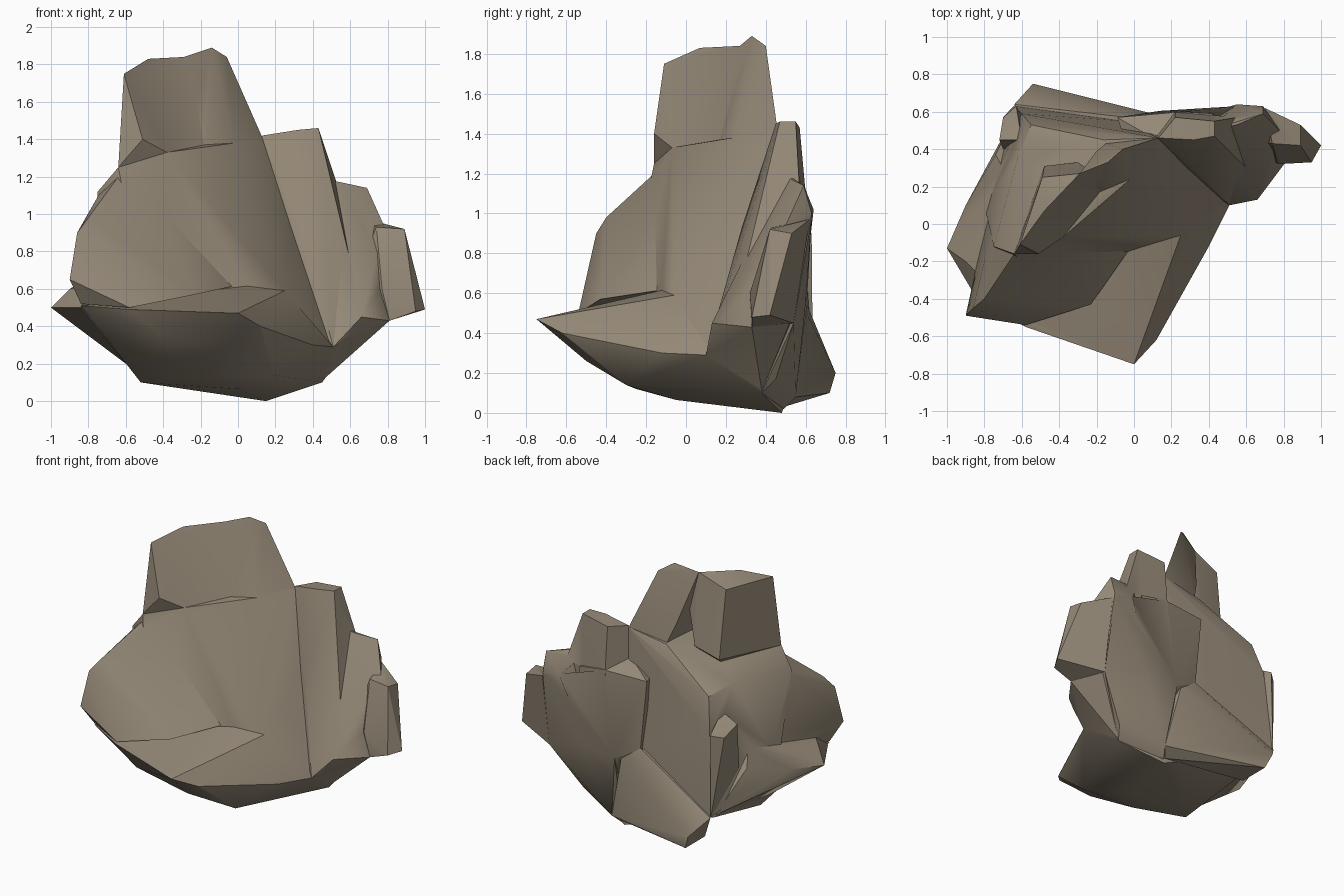
import bpy, bmesh, math

stone = bpy.data.materials.new("stone")
stone.diffuse_color = (0.30, 0.25, 0.185, 1)


def chunk(name, pts):
    """Angular stone block: convex hull around a few corner points."""
    bm = bmesh.new()
    for p in pts:
        bm.verts.new(p)
    bmesh.ops.convex_hull(bm, input=bm.verts[:])
    loose = [v for v in bm.verts if not v.link_faces]
    bmesh.ops.delete(bm, geom=loose, context='VERTS')
    bmesh.ops.recalc_face_normals(bm, faces=bm.faces[:])
    me = bpy.data.meshes.new(name)
    bm.to_mesh(me)
    bm.free()
    ob = bpy.data.objects.new(name, me)
    bpy.context.collection.objects.link(ob)
    return ob


# Undercut base with the pointed front ledge
rock = chunk("rock", [
    (0, -.75, .47), (.12, -.62, .4), (.24, -.37, .32), (.4, -.12, .3),
    (.51, .1, .29), (.19, -.3, .14), (.45, .38, .10), (.55, .38, .25),
    (.15, .48, 0), (0, -.05, .065), (-.2, -.25, .12), (-.52, -.1, .10),
    (-.58, -.55, .49), (-.84, -.42, .51), (.25, -.06, .59), (.05, -.1, .62),
    (-.64, .6, .31), (-.75, .1, .5), (-.42, -.54, .36), (-.05, -.5, .26),
    (.1, .5, .4)])

parts = []

# Main leaning wall
parts.append(chunk("main_wall", [
    (-.64, -.16, 1.25), (-.38, -.07, 1.33), (-.18, .17, 1.37), (-.02, .24, 1.38),
    (.13, .46, 1.41), (-.16, .45, 1.36), (-.62, .36, 1.17), (-.55, .53, 1.12),
    (-.75, -.12, 1.12), (-.64, .63, .32), (-.05, .55, .6), (.25, -.06, .59),
    (.05, -.12, .62), (-.5, -.3, .55), (-.8, .1, .55), (.5, .12, .3),
    (-.6, .59, .9), (.2, .5, .2)]))

# Rounded bulge on the front left
parts.append(chunk("left_bulge", [
    (-.84, -.42, .52), (-.9, -.49, .65), (-.86, -.45, .9), (-.8, -.4, .98),
    (-.62, -.27, 1.03), (-.8, -.2, .99), (-.5, -.43, .56), (-.58, -.54, .5),
    (-.23, -.43, .57), (-.42, -.08, 1.1), (-.74, -.1, 1.11), (-.66, .3, .95),
    (-.64, -.16, 1.2), (-.75, .2, .55), (0, -.1, .62)]))

# Thin flake and small notch block on the left side
parts.append(chunk("left_flake", [
    (-1, -.13, .5), (-.9, -.2, .6), (-.9, .1, .53), (-.74, .37, .6),
    (-.7, .3, .72), (-.8, -.3, .62), (-.84, -.4, .5), (-.6, .3, .4),
    (-.64, .58, .32), (-.6, -.1, .2)]))
parts.append(chunk("left_notch", [
    (-.63, .63, .9), (-.7, .57, .88), (-.72, .45, .94), (-.6, .45, 1.0),
    (-.67, .58, .6), (-.64, .635, .32), (-.7, .4, .6), (-.5, .4, .6)]))

# Upper tower, slightly overhanging at the front
parts.append(chunk("upper_tower", [
    (-.29, .27, 1.84), (-.48, .07, 1.83), (-.61, -.11, 1.75), (-.49, .25, 1.76),
    (-.51, -.16, 1.40), (-.64, -.16, 1.25), (-.38, -.07, 1.33), (-.2, .26, 1.62),
    (-.18, .17, 1.36), (-.48, .31, 1.28), (-.3, .33, 1.34), (-.4, .1, 1.1)]))

# Peak rib beside the tower
parts.append(chunk("peak_rib", [
    (-.29, .27, 1.84), (-.14, .33, 1.89), (-.06, .40, 1.84), (0, .42, 1.65),
    (.13, .46, 1.41), (-.2, .26, 1.62), (-.18, .17, 1.36), (-.02, .24, 1.38),
    (-.15, .43, 1.36), (-.2, .39, 1.5), (0, .35, 1.1)]))

# Stepped buttresses running down to the right
parts.append(chunk("middle_buttress", [
    (.13, .46, 1.42), (.32, .45, 1.45), (.43, .47, 1.46), (.43, .55, 1.46),
    (.22, .57, 1.43), (.33, .28, .93), (.51, .1, .29), (.6, .3, .75),
    (.55, .57, 1.1), (.22, .6, 1.1), (.2, .57, .4), (.5, .45, .2),
    (.05, .4, .9)]))
parts.append(chunk("right_shoulder", [
    (.4, .5, 1.2), (.55, .53, 1.17), (.69, .59, 1.14), (.55, .64, 1.02),
    (.69, .63, 1.0), (.78, .5, .94), (.51, .1, .29), (.62, .13, .38),
    (.66, .13, .45), (.81, .33, .43), (.7, .52, .45), (.35, .58, .5),
    (.55, .4, .25), (.45, .38, .11)]))
parts.append(chunk("right_end_block", [
    (.74, .43, .93), (.89, .42, .92), (.89, .53, .9), (1, .42, .49),
    (.95, .33, .48), (.77, .32, .6), (.81, .33, .43), (.7, .62, .97),
    (.7, .54, .45), (.6, .45, .6)]))

# Broad wall filling the back right
parts.append(chunk("back_right_wall", [
    (.25, .6, 1.12), (.55, .63, 1.03), (.69, .63, .98), (.7, .54, .45),
    (.14, .605, .53), (.4, .6, .55), (.5, .45, .17), (.16, .49, .02),
    (.2, .55, .08), (.3, .3, .6), (.45, .38, .1)]))

# Step across the back, and the spur sloping down from it
parts.append(chunk("back_step", [
    (.25, .6, 1.13), (-.09, .57, 1.12), (.12, .45, 1.2), (-.04, .57, .63),
    (.14, .605, .53), (.43, .59, 1.1), (.4, .6, .6), (0, .3, 1.1),
    (.3, .45, .2), (0, .4, .3)]))
parts.append(chunk("back_spur", [
    (-.04, .57, .63), (.1, .59, .53), (-.54, .75, .2), (-.64, .64, .32),
    (-.5, .72, .1), (-.3, .68, .2), (-.5, .5, .1), (.15, .49, .03),
    (.2, .55, .08), (-.3, .3, .5), (.2, .45, .4)]))

# Fuse everything into one solid stone
for p in parts:
    m = rock.modifiers.new("fuse", 'BOOLEAN')
    m.operation = 'UNION'
    m.solver = 'EXACT'
    m.object = p
    bpy.context.view_layer.objects.active = rock
    bpy.ops.object.modifier_apply(modifier=m.name)
    bpy.data.objects.remove(p)

# Soft shading on gentle bends, crisp chipped edges
rock.data.materials.clear()
rock.data.materials.append(stone)
bpy.ops.object.select_all(action='DESELECT')
rock.select_set(True)
bpy.ops.object.shade_smooth_by_angle(angle=math.radians(32))
